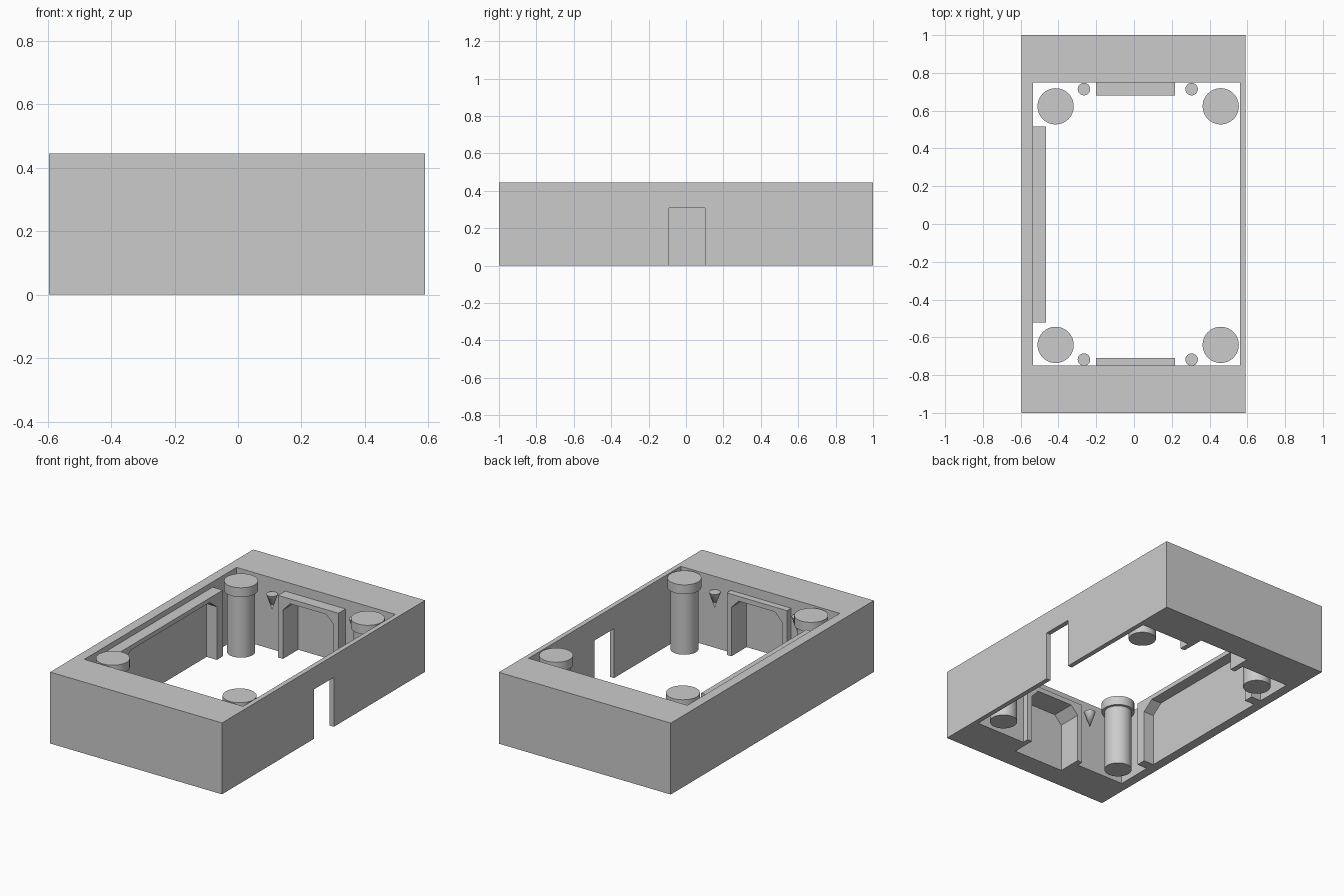
import bpy, bmesh

if "Cube" in bpy.data.objects:
    bpy.data.objects.remove(bpy.data.objects["Cube"])

HEIGHT = 0.445


def prism(name, profile, d0, d1, side=False):
    """Extrude a (u, z) profile from depth d0 to d1 along y, or along x if side."""
    bm = bmesh.new()
    place = lambda u, d, z: (d, u, z) if side else (u, d, z)
    face = bm.faces.new([bm.verts.new(place(u, d0, z)) for u, z in profile])
    ext = bmesh.ops.extrude_face_region(bm, geom=[face])
    moved = [g for g in ext["geom"] if isinstance(g, bmesh.types.BMVert)]
    bmesh.ops.translate(bm, verts=moved, vec=place(0, d1 - d0, 0))
    bmesh.ops.recalc_face_normals(bm, faces=bm.faces)
    return finish(name, bm)


def finish(name, bm):
    mesh = bpy.data.meshes.new(name)
    bm.to_mesh(mesh)
    bm.free()
    obj = bpy.data.objects.new(name, mesh)
    bpy.context.collection.objects.link(obj)
    return obj


def rect(u0, u1, z0, z1):
    return [(u0, z0), (u1, z0), (u1, z1), (u0, z1)]


def arch(u0, u1, top, cu, cz, base=0.0):
    """Opening outline with chamfered top corners, from left foot to right foot."""
    return [(u0, base), (u0, top - cz), (u0 + cu, top),
            (u1 - cu, top), (u1, top - cz), (u1, base)]


def cut(target, cutter):
    mod = target.modifiers.new("cut", "BOOLEAN")
    mod.operation, mod.solver, mod.object = "DIFFERENCE", "EXACT", cutter
    bpy.context.view_layer.objects.active = target
    bpy.ops.object.modifier_apply(modifier=mod.name)
    bpy.data.objects.remove(cutter)


def frame(name, u0, u1, top, opening, d0, d1, side=False):
    outline = opening + [(u1, 0), (u1, top), (u0, top), (u0, 0)]
    return prism(name, outline, d0, d1, side)


def lathe(name, x, y, rings, sides):
    """Stack of (radius, z) rings; a zero radius closes to a point."""
    bm = bmesh.new()
    for (r0, z0), (r1, z1) in zip(rings, rings[1:]):
        if z1 == z0:
            continue
        part = bmesh.ops.create_cone(bm, cap_ends=True, segments=sides,
                                     radius1=r0, radius2=r1, depth=z1 - z0)
        bmesh.ops.translate(bm, verts=part["verts"], vec=(x, y, (z0 + z1) / 2))
    obj = finish(name, bm)
    bpy.ops.object.select_all(action="DESELECT")
    obj.select_set(True)
    bpy.context.view_layer.objects.active = obj
    bpy.ops.object.shade_smooth_by_angle(angle=0.6)
    return obj


# Thick room walls, open at top and bottom
walls = prism("room_walls", rect(-0.595, 0.59, 0, HEIGHT), -1, 1)
cut(walls, prism("room_cutter", rect(-0.535, 0.56, -0.1, 0.6), -0.75, 0.75))

# Doorway through the thin right wall
cut(walls, prism("door_cutter", rect(-0.092, 0.102, -0.1, 0.308), 0.5, 0.7, True))

# Niches in the end walls
niche = dict(u0=-0.166, u1=0.184, top=0.357, cu=0.05, cz=0.052)
cut(walls, prism("niche_cutter", arch(**niche, base=-0.1), 0.7, 0.83))
cut(walls, prism("niche_cutter", arch(**niche, base=-0.1), -0.86, -0.7))

# Raised frames around the niches and along the left wall
frame("back_niche_frame", -0.2, 0.216, 0.387, arch(**niche), 0.68, 0.75)
frame("front_niche_frame", -0.2, 0.216, 0.387, arch(**niche), -0.75, -0.71)
frame("left_wall_frame", -0.522, 0.515, 0.412,
      arch(-0.462, 0.455, 0.384, 0.07, 0.053), -0.535, -0.465, True)

for y_col, y_lamp, end in ((0.623, 0.714, "back"), (-0.64, -0.718, "front")):
    # Corner columns with wider caps
    for x, side in ((-0.415, "left"), (0.459, "right")):
        lathe(f"{end}_{side}_column", x, y_col, [(0.08, 0), (0.08, 0.385)], 32)
        lathe(f"{end}_{side}_column_cap", x, y_col, [(0.096, 0.385), (0.096, 0.443)], 32)
    # Conical wall lamps beside the niches
    for x, side in ((-0.265, "left"), (0.305, "right")):
        lathe(f"{end}_{side}_wall_lamp", x, y_lamp, [(0.0, 0.265), (0.033, 0.365)], 32)
